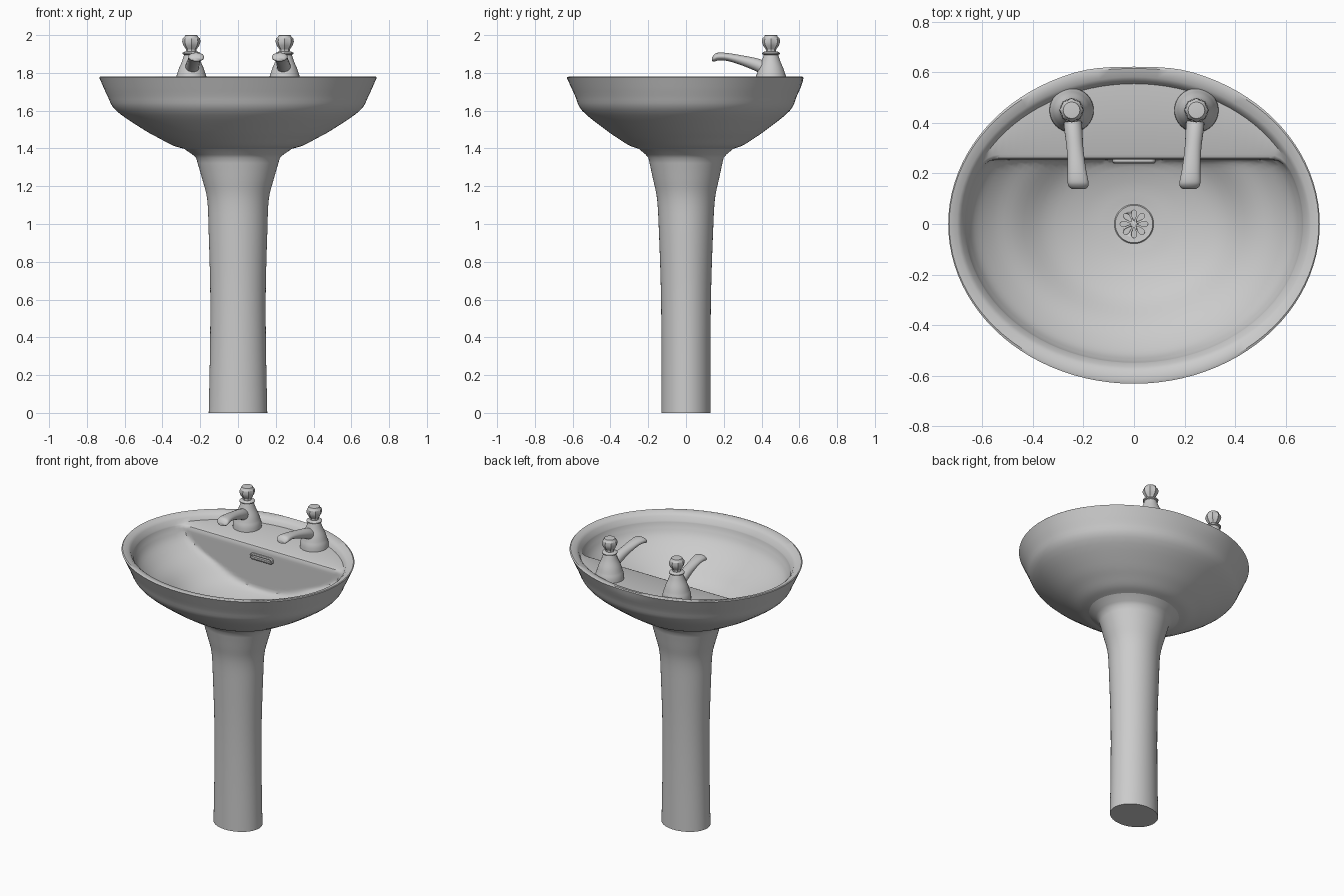
import bpy, bmesh, math
from mathutils import Vector

if "Cube" in bpy.data.objects:
    bpy.data.objects.remove(bpy.data.objects["Cube"])


def spline(pts, n=4):
    """Catmull-Rom refinement of a list of tuples."""
    v = [Vector(p) for p in pts]
    v = [2 * v[0] - v[1]] + v + [2 * v[-1] - v[-2]]
    out = []
    for a, b, c, d in zip(v, v[1:], v[2:], v[3:]):
        for i in range(n):
            t = i / n
            out.append(0.5 * (2 * b + (c - a) * t + (2 * a - 5 * b + 4 * c - d) * t * t
                              + (3 * b - a - 3 * c + d) * t ** 3))
    return out + [v[-2]]


def soft_min(a, b, k):
    h = max(k - abs(a - b), 0) / k
    return min(a, b) - h * h * k / 4


def ellipse(rx, ry, z, n, back=None, k=0.04):
    """Horizontal elliptical ring, optionally flattened at y = back."""
    pts = []
    for i in range(n):
        a = 2 * math.pi * i / n
        y = ry * math.sin(a)
        if back is not None:
            y = soft_min(y, back, k)
        pts.append((rx * math.cos(a), y, z))
    return pts


def loft(name, rings, cap_start=True, cap_end=True, loc=(0, 0, 0), angle=35):
    bm = bmesh.new()
    vs = [[bm.verts.new(p) for p in r] for r in rings]
    n = len(vs[0])
    for a, b in zip(vs, vs[1:]):
        for i in range(n):
            j = (i + 1) % n
            bm.faces.new((a[i], a[j], b[j], b[i]))
    if cap_start:
        bm.faces.new(vs[0][::-1])
    if cap_end:
        bm.faces.new(vs[-1])
    if cap_start and cap_end:
        bmesh.ops.recalc_face_normals(bm, faces=bm.faces)
    me = bpy.data.meshes.new(name)
    bm.to_mesh(me)
    bm.free()
    ob = bpy.data.objects.new(name, me)
    ob.location = loc
    bpy.context.collection.objects.link(ob)
    bpy.ops.object.select_all(action='DESELECT')
    ob.select_set(True)
    bpy.context.view_layer.objects.active = ob
    bpy.ops.object.shade_smooth_by_angle(angle=math.radians(angle))
    return ob


N = 96

# Pedestal: oval column flaring into the bowl
column = spline([(.155, .131, 0), (.148, .13, .35), (.147, .133, .65), (.155, .143, .95),
                 (.163, .153, 1.13), (.19, .175, 1.24), (.222, .199, 1.35)])
column += [Vector((.24, .213, 1.367)), Vector((.285, .25, 1.398))]
loft("pedestal", [ellipse(*p, N) for p in column], cap_end=False)

# Basin: outer shell, rim, rear tap deck, vertical back wall and bowl
outer = spline([(.285, .25, 1.398), (.345, .30, 1.416), (.41, .355, 1.45), (.50, .427, 1.5),
                (.645, .55, 1.6), (.692, .588, 1.68), (.735, .632, 1.776)])
rings = [ellipse(*p, N, back=.624, k=.02) for p in outer]
rings += [ellipse(.731, .62, 1.78, N, back=.62, k=.02),
          ellipse(.70, .582, 1.772, N),
          ellipse(.685, .565, 1.758, N),
          ellipse(.675, .555, 1.737, N),
          ellipse(.670, .55, 1.730, N, back=.275, k=.06),
          ellipse(.668, .548, 1.724, N, back=.262, k=.06),
          ellipse(.664, .545, 1.710, N, back=.256, k=.06)]
inner = spline([(.664, .545, 1.71), (.63, .515, 1.65), (.56, .455, 1.59), (.466, .38, 1.535),
                (.345, .283, 1.455), (.2, .17, 1.412), (.07, .07, 1.396)])
rings += [ellipse(*p, N, back=.255, k=.03) for p in inner[1:]]
loft("basin", rings, cap_start=False)


# Overflow slot on the back wall
def pill(w, h, y):
    pts = []
    for i in range(24):
        a = 2 * math.pi * (i + .5) / 24
        side = math.copysign(w - h, math.cos(a))
        pts.append((side + h * math.cos(a), y, h * math.sin(a)))
    return pts


loft("overflow_slot", [pill(.085, .02, .262), pill(.085, .02, .245), pill(.08, .015, .24),
                       pill(.073, .009, .24), pill(.071, .007, .25)], loc=(0, 0, 1.66))

# Drain: round plate with eight petal openings
drain = loft("drain", [ellipse(r, r, z, 48) for r, z in
                       ((.078, 1.385), (.078, 1.402), (.074, 1.407), (.056, 1.405))])
for k in range(8):
    ang = math.pi / 4 * k
    petal = []
    for i in range(12):
        a = 2 * math.pi * i / 12
        r = .034 + .021 * math.cos(a)
        w = .014 * math.sin(a) * (r / .05)
        petal.append((r * math.cos(ang) - w * math.sin(ang), r * math.sin(ang) + w * math.cos(ang)))
    cutter = loft("petal_cutter", [[(x, y, z) for x, y in petal] for z in (1.397, 1.43)])
    cutter.hide_render = True
    mod = drain.modifiers.new("petal", 'BOOLEAN')
    mod.operation = 'DIFFERENCE'
    mod.solver = 'EXACT'
    mod.object = cutter
    bpy.context.view_layer.objects.active = drain
    bpy.ops.object.modifier_apply(modifier=mod.name)
    bpy.data.objects.remove(cutter)


# Taps: flared body, curved spout and ribbed knob
def tap(side, label):
    x0, y0 = .247 * side, .45
    body = [(.088, 1.725), (.087, 1.755), (.082, 1.775)]
    body += [tuple(p) for p in spline([(.079, 1.782), (.067, 1.82), (.05, 1.86), (.038, 1.895)])]
    body += [(.046, 1.899), (.047, 1.906), (.040, 1.911), (.026, 1.914)]
    loft(label + "_tap_body", [ellipse(r, r, z, 32) for r, z in body], loc=(x0, y0, 0))

    knob = [(.026, 1.908), (.028, 1.925), (.042, 1.945), (.049, 1.965),
            (.045, 1.983), (.036, 1.990), (.033, 1.999), (.024, 2.0)]
    ribs = [[(x * (.88 if i % 2 and 1.92 < z < 1.985 else 1),
              y * (.88 if i % 2 and 1.92 < z < 1.985 else 1), z)
             for i, (x, y, z) in enumerate(ellipse(r, r, z, 16))] for r, z in knob]
    loft(label + "_tap_knob", ribs, loc=(x0, y0, 0), angle=30)

    path = spline([(.45, 1.805, .036, .045), (.38, 1.840, .036, .036), (.30, 1.865, .033, .027),
                   (.22, 1.884, .036, .021), (.17, 1.886, .041, .021), (.15, 1.879, .039, .019),
                   (.138, 1.872, .026, .010)])
    spout = []
    for y, z, rx, rz in path:
        cx = side * (-.028 * (.45 - y) / .31)
        spout.append([(cx + rx * math.cos(a), y - y0, z + rz * math.sin(a))
                      for a in (2 * math.pi * i / 20 for i in range(20))])
    loft(label + "_tap_spout", spout, loc=(x0, y0, 0), angle=50)


tap(-1, "left")
tap(1, "right")
